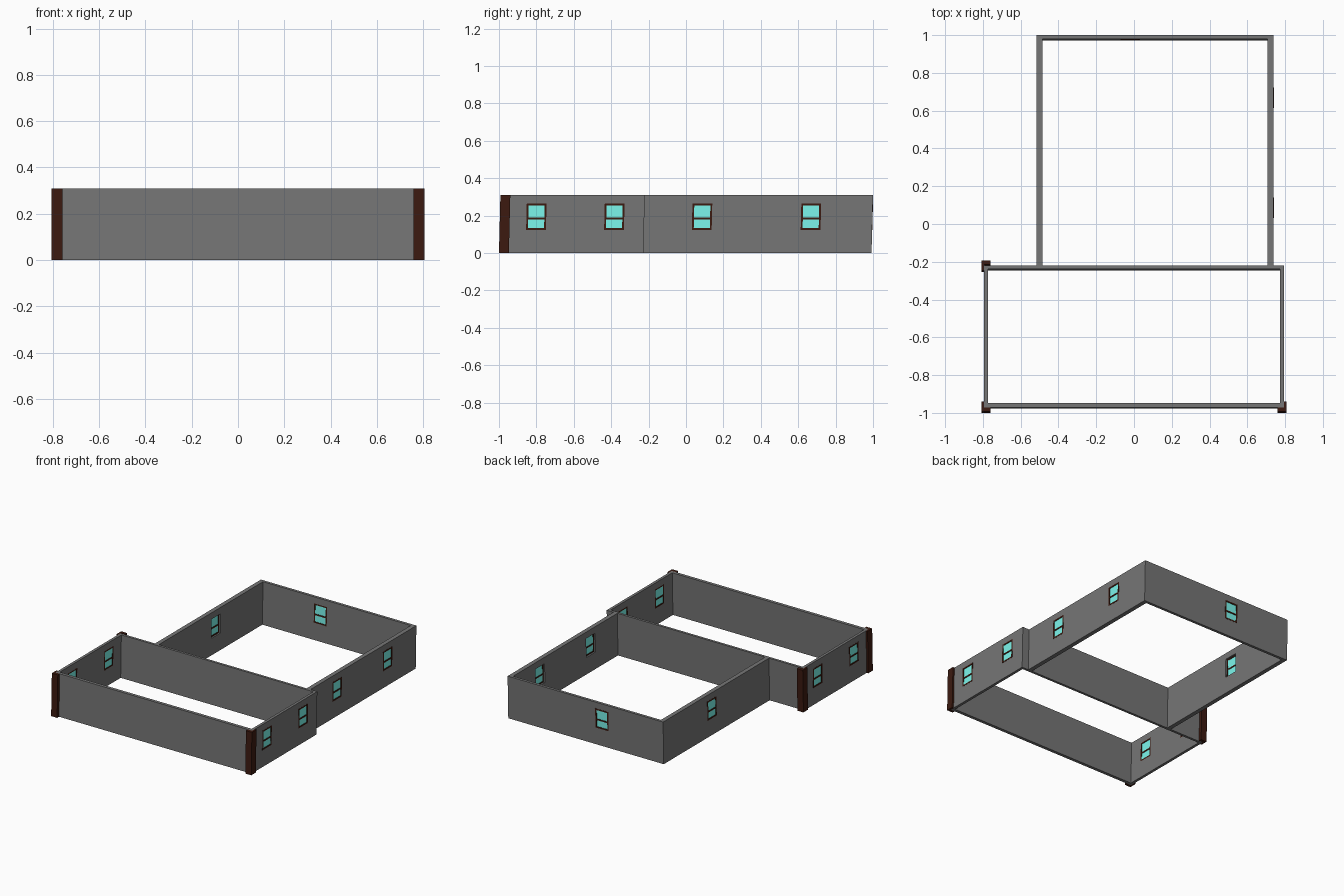
import bpy, bmesh
from mathutils import Vector

if "Cube" in bpy.data.objects:
    bpy.data.objects.remove(bpy.data.objects["Cube"])

H = 0.31        # wall height
LEAN = 0.025    # slight backward lean of the whole shell


def material(name, rgb):
    m = bpy.data.materials.new(name)
    m.diffuse_color = (*rgb, 1)
    m.use_nodes = True
    m.node_tree.nodes["Principled BSDF"].inputs["Base Color"].default_value = m.diffuse_color
    return m


WALL = material("dark_grey_wall", (0.18, 0.18, 0.18))
GLASS = material("glass", (0.2, 0.92, 0.84))
WOOD = material("dark_wood", (0.045, 0.01, 0.005))


def finish(name, bm, mat):
    for v in bm.verts:
        v.co.y += LEAN * v.co.z
    bmesh.ops.recalc_face_normals(bm, faces=bm.faces)
    me = bpy.data.meshes.new(name)
    bm.to_mesh(me)
    bm.free()
    ob = bpy.data.objects.new(name, me)
    bpy.context.collection.objects.link(ob)
    me.materials.append(mat)
    return ob


def rect(x0, x1, y0, y1):
    return [(x0, y0), (x1, y0), (x1, y1), (x0, y1)]


def prism(name, pts, mat):
    bm = bmesh.new()
    f = bm.faces.new([bm.verts.new((x, y, 0)) for x, y in pts])
    top = bmesh.ops.extrude_face_region(bm, geom=[f], use_keep_orig=True)["geom"]
    bmesh.ops.translate(bm, vec=(0, 0, H), verts=[g for g in top if isinstance(g, bmesh.types.BMVert)])
    return finish(name, bm, mat)


def ring(name, outer, inner, mat):
    bm = bmesh.new()
    loops = [[bm.verts.new((x, y, z)) for x, y in pts]
             for pts, z in ((outer, 0), (outer, H), (inner, H), (inner, 0))]
    for a, b in zip(loops, loops[1:] + loops[:1]):
        for i in range(4):
            j = (i + 1) % 4
            bm.faces.new((a[i], a[j], b[j], b[i]))
    return finish(name, bm, mat)


def boxes(name, items, mat):
    bm = bmesh.new()
    for c, s in items:
        vs = bmesh.ops.create_cube(bm, size=1)["verts"]
        for v in vs:
            v.co = Vector(c) + Vector([a * b for a, b in zip(v.co, s)])
    return finish(name, bm, mat)


# Walls: closed front room, back room open towards it
front_room = ring("front_room_walls", rect(-0.794, 0.794, -0.978, -0.228),
                  rect(-0.774, 0.774, -0.955, -0.246), WALL)
T, TB = 0.031, 0.02
back_room = prism("back_room_walls", [
    (-0.515, -0.228), (-0.515, 0.992), (0.739, 0.992), (0.739, -0.228),
    (0.739 - T, -0.228), (0.739 - T, 0.992 - TB), (-0.515 + T, 0.992 - TB), (-0.515 + T, -0.228)], WALL)

# L-shaped corner trims
t, a = 0.016, 0.048
for name, x, y, sx, sy in (("front_left_corner_trim", -0.807, -1, 1, 1),
                           ("front_right_corner_trim", 0.807, -1, -1, 1),
                           ("rear_left_corner_trim", -0.807, -0.2, 1, -1)):
    prism(name, [(x + sx * u, y + sy * v) for u, v in
                 ((0, 0), (a, 0), (a, t + 0.006), (t, t + 0.006), (t, a + 0.005), (0, a + 0.005))], WOOD)

# Window size and frame
W, Z0, Z1, BAR = 0.106, 0.123, 0.264, 0.01
ZC = (Z0 + Z1) / 2
DEPTH = 0.02    # frame depth, measured inwards from the outer wall face


def window(name, wall, face, along, out, along_y):
    """face: outer wall face; along: centre along the wall; out: outward sign"""
    def place(u, z, w, h, d, back):
        p = face - out * (back + d / 2)
        return ((p, along + u, z), (d, w, h)) if along_y else ((along + u, p, z), (w, d, h))
    # opening
    hole = boxes(name + "_opening", [place(0, ZC, W - 0.002, Z1 - Z0 - 0.002, 0.08, -0.03)], WALL)
    hole.hide_render = True
    hole.hide_set(True)
    mod = wall.modifiers.new(name, 'BOOLEAN')
    mod.object = hole
    mod.solver = 'EXACT'
    # frame with crossbar, then glass
    inner = W - 2 * BAR
    frame = [place(s * (W - BAR) / 2, ZC, BAR, Z1 - Z0, DEPTH + 0.001, -0.001) for s in (-1, 1)]
    frame += [place(0, z, inner, BAR, DEPTH + 0.001, -0.001)
              for z in (Z0 + BAR / 2, 0.185, Z1 - BAR / 2)]
    boxes(name + "_frame", frame, WOOD)
    boxes(name + "_glass", [place(0, ZC, inner, Z1 - Z0 - 2 * BAR, DEPTH - 0.005, 0.0025)], GLASS)


# Windows in the side walls and the back wall
for i, y in enumerate((-0.805, -0.388)):
    window(f"front_room_left_window_{i + 1}", front_room, -0.794, y, -1, True)
    window(f"front_room_right_window_{i + 1}", front_room, 0.794, y, 1, True)
for i, y in enumerate((0.081, 0.663)):
    window(f"back_room_right_window_{i + 1}", back_room, 0.739, y, 1, True)
window("back_room_left_window", back_room, -0.515, 0.432, -1, True)
window("back_window", back_room, 0.992, -0.02, 1, False)
